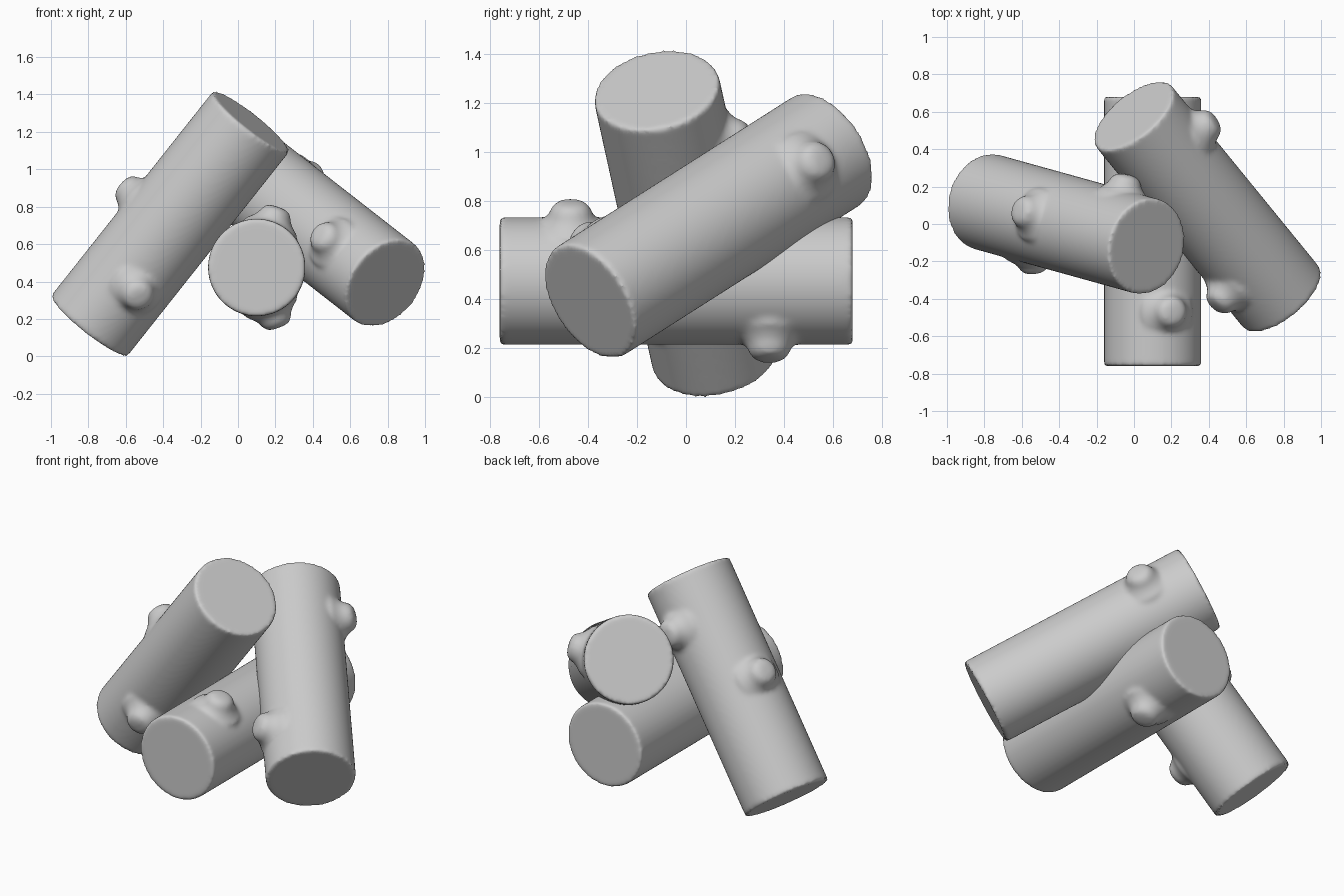
import bpy, bmesh, math
from mathutils import Vector, Matrix

if "Cube" in bpy.data.objects:
    bpy.data.objects.remove(bpy.data.objects["Cube"])

R = 0.26
# flared stub outline: (radius, height above log axis)
KNOT = [(0.15, 0.18), (0.145, 0.235), (0.115, 0.258), (0.092, 0.285),
        (0.08, 0.315), (0.062, 0.335), (0.03, 0.343), (0.0, 0.345)]


def frame(origin, direction):
    return Matrix.Translation(origin) @ direction.to_track_quat('Z', 'Y').to_matrix().to_4x4()


def add_knot(bm, mat, seg=32):
    rings = []
    for r, h in KNOT[:-1]:
        rings.append([bm.verts.new(mat @ Vector((r * math.cos(2 * math.pi * i / seg),
                                                 r * math.sin(2 * math.pi * i / seg), h)))
                      for i in range(seg)])
    for a, b in zip(rings, rings[1:]):
        for i in range(seg):
            j = (i + 1) % seg
            bm.faces.new((a[i], a[j], b[j], b[i]))
    bm.faces.new(rings[0][::-1])
    bm.faces.new(rings[-1])


def make_log(name, start, end, tips):
    """Cylinder from start to end with a knot pointing at each tip."""
    a, b = Vector(start), Vector(end)
    axis = (b - a).normalized()
    bm = bmesh.new()
    bmesh.ops.create_cone(bm, cap_ends=True, segments=128, radius1=R, radius2=R,
                          depth=(b - a).length, matrix=frame((a + b) / 2, axis))
    for tip in tips:
        d = Vector(tip) - a
        foot = a + axis * d.dot(axis)
        add_knot(bm, frame(foot, (Vector(tip) - foot).normalized()))
    me = bpy.data.meshes.new(name)
    bm.to_mesh(me)
    bm.free()
    ob = bpy.data.objects.new(name, me)
    bpy.context.collection.objects.link(ob)
    # fuse the knots and soften all edges
    rm = ob.modifiers.new("fuse", 'REMESH')
    rm.mode = 'VOXEL'
    rm.voxel_size = 0.013
    rm.use_smooth_shade = True
    sm = ob.modifiers.new("soften", 'SMOOTH')
    sm.factor = 0.5
    sm.iterations = 8


# log lying along y
make_log("lying_log", (0.1, -0.76, 0.475), (0.1, 0.68, 0.475),
         [(0.22, -0.47, 0.81), (0.21, 0.34, 0.175)])
# steep log leaning on the left
make_log("left_leaning_log", (-0.795, 0.12, 0.163), (0.07, -0.12, 1.255),
         [(-0.60, 0.07, 0.90), (-0.53, -0.24, 0.32), (-0.04, 0.25, 1.05)])
# log leaning on the right, rising to the back
make_log("right_leaning_log", (0.79, -0.395, 0.39), (-0.005, 0.58, 1.01),
         [(0.43, 0.55, 0.97), (0.43, -0.45, 0.66)])
